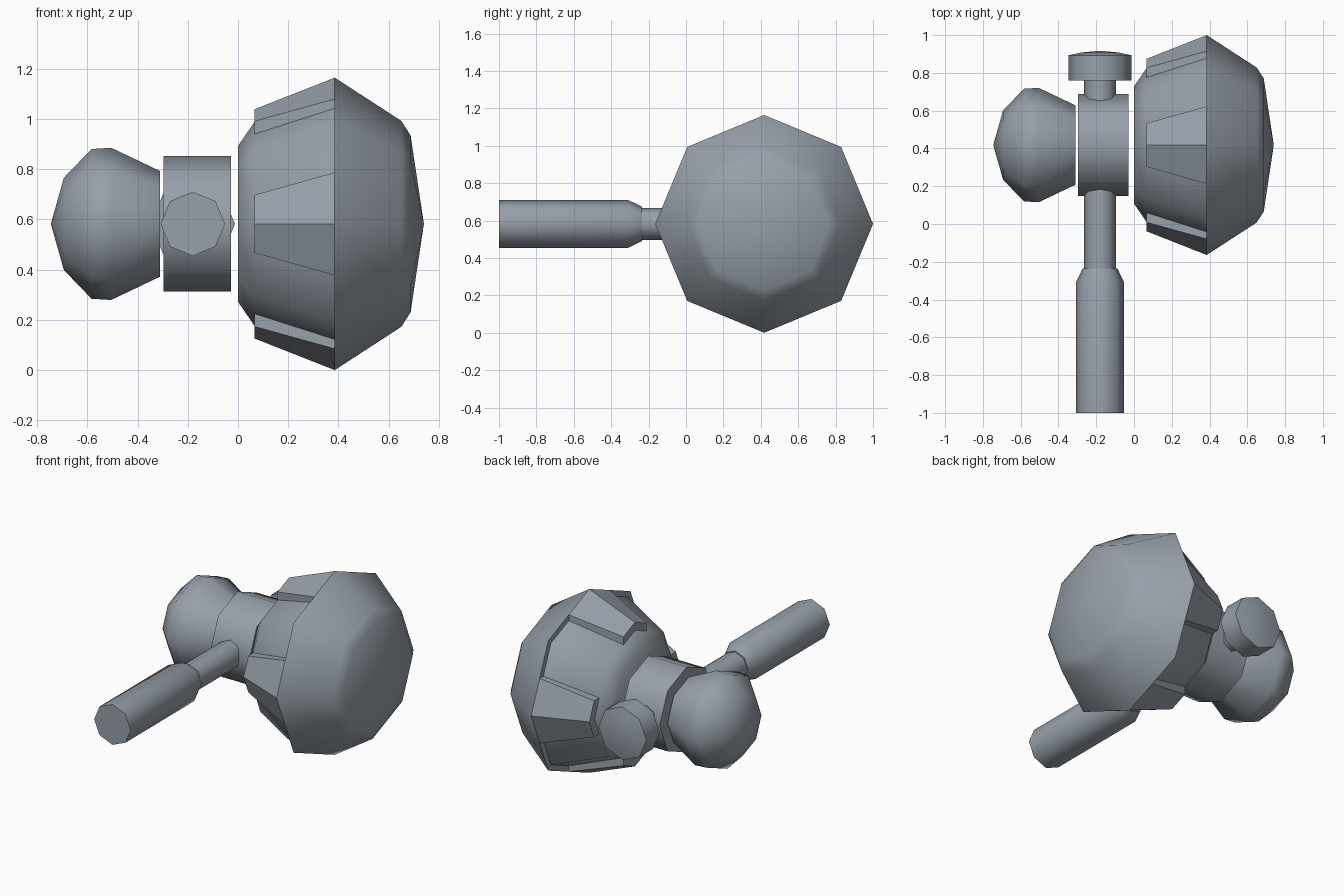
import bpy, bmesh, math
from mathutils import Vector

if "Cube" in bpy.data.objects:
    bpy.data.objects.remove(bpy.data.objects["Cube"], do_unlink=True)

SIDES = 8
HEAD_Y, MID_Z, HANDLE_X = 0.418, 0.582, -0.18

steel = bpy.data.materials.new("blue_grey")
steel.use_nodes = True
colour = (0.31, 0.35, 0.40, 1)
steel.diffuse_color = colour
steel.node_tree.nodes["Principled BSDF"].inputs["Base Color"].default_value = colour


def finish(name, bm, smooth=True):
    bmesh.ops.recalc_face_normals(bm, faces=bm.faces)
    mesh = bpy.data.meshes.new(name)
    bm.to_mesh(mesh)
    bm.free()
    mesh.materials.append(steel)
    obj = bpy.data.objects.new(name, mesh)
    bpy.context.collection.objects.link(obj)
    if smooth:
        bpy.ops.object.select_all(action="DESELECT")
        obj.select_set(True)
        bpy.context.view_layer.objects.active = obj
        bpy.ops.object.shade_smooth_by_angle(angle=math.radians(50))
    return obj


def around_x(s, a, r):
    return Vector((s, HEAD_Y + r * math.cos(a), MID_Z + r * math.sin(a)))


def around_y(s, a, r):
    return Vector((HANDLE_X + r * math.cos(a), s, MID_Z + r * math.sin(a)))


def lathe(name, profile, place):
    """Eight-sided solid from (position, radius) pairs; radius 0 makes a tip."""
    bm = bmesh.new()
    rings = []
    for s, r in profile:
        count = SIDES if r else 1
        rings.append([bm.verts.new(place(s, math.tau * i / SIDES, r)) for i in range(count)])
    for a, b in zip(rings, rings[1:]):
        for i in range(SIDES):
            j = (i + 1) % SIDES
            if len(a) == 1:
                bm.faces.new((a[0], b[i], b[j]))
            elif len(b) == 1:
                bm.faces.new((a[i], a[j], b[0]))
            else:
                bm.faces.new((a[i], a[j], b[j], b[i]))
    for ring in (rings[0], rings[-1]):
        if len(ring) > 1:
            bm.faces.new(ring)
    return finish(name, bm)


# Large striking head with a raised rim
lathe("large_head", [(0, 0.31), (0.065, 0.405), (0.385, 0.545), (0.385, 0.582),
                     (0.65, 0.41), (0.687, 0.352), (0.74, 0)], around_x)

# Small striking head
lathe("small_head", [(-0.31, 0.21), (-0.505, 0.303), (-0.583, 0.298),
                     (-0.693, 0.184), (-0.745, 0)], around_x)

# Centre block between the heads
lathe("centre_block", [(-0.297, 0.27), (-0.028, 0.27)], around_x)

# Handle: grip, shaft and end knob
lathe("grip", [(-1, 0.128), (-0.31, 0.128), (-0.235, 0.092)], around_y)
lathe("shaft", [(-0.25, 0.085), (0.78, 0.085)], around_y)
lathe("end_knob", [(0.76, 0.168), (0.893, 0.168), (0.908, 0.1), (0.917, 0)], around_y)

# Four creased wedges around the back of the large head
slope = math.tan(math.pi / SIDES)
for k, side in enumerate(("back", "top", "front", "bottom")):
    bm = bmesh.new()
    a = k * math.pi / 2
    out = Vector((0, math.cos(a), math.sin(a)))
    across = Vector((0, -math.sin(a), math.cos(a)))
    ends = []
    for x, r, half in ((0.065, 0.456, 0.115), (0.385, 0.582, 0.205)):
        edge = r - half * slope
        section = [(0, r), (half, edge), (half, edge - 0.08),
                   (0, r - 0.08), (-half, edge - 0.08), (-half, edge)]
        ends.append([bm.verts.new(Vector((x, HEAD_Y, MID_Z)) + across * t + out * h)
                     for t, h in section])
    first, last = ends
    for i in range(len(first)):
        j = (i + 1) % len(first)
        bm.faces.new((first[i], first[j], last[j], last[i]))
    for end in ends:
        bm.faces.new(end)
    finish(side + "_wedge", bm, smooth=False)
